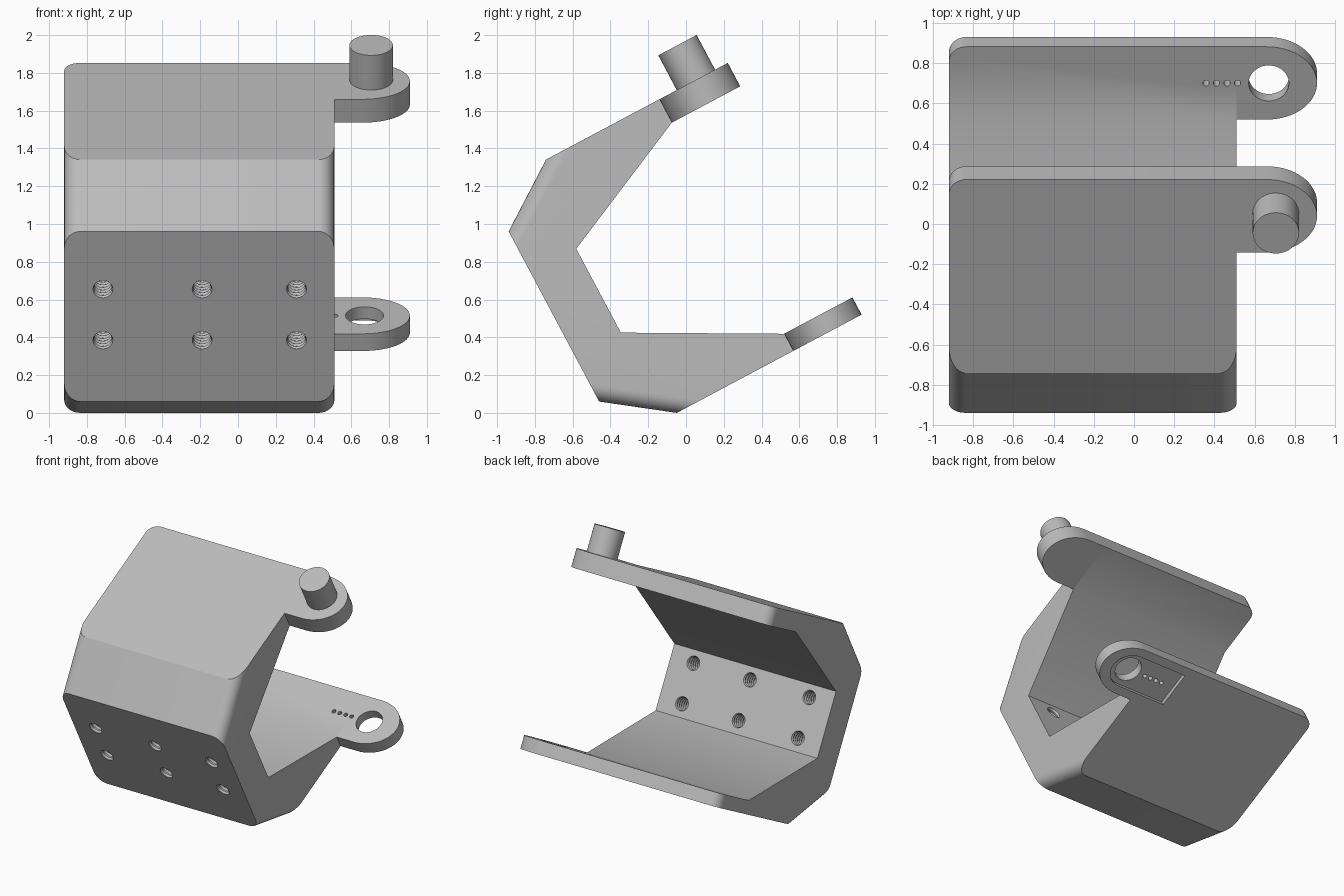
import bpy, bmesh, math
from mathutils import Matrix, Vector

if "Cube" in bpy.data.objects:
    bpy.data.objects.remove(bpy.data.objects["Cube"])

# The whole bracket is modelled upright as (x, u, v) and leaned back about x
TILT = Matrix.Rotation(math.radians(28), 4, 'X')
LEFT, RIGHT = 0.51, -0.92
EAR_START, EAR_END = 0.655, 1.065
EAR_MID = (EAR_START + EAR_END) / 2
LOW, LOW_TOP = 0.023, 0.126
HIGH, HIGH_TOP = 1.392, 1.532

grey = bpy.data.materials.new("plain grey")
grey.use_nodes = True
colour = (0.5, 0.5, 0.5, 1)
grey.diffuse_color = colour
grey.node_tree.nodes["Principled BSDF"].inputs["Base Color"].default_value = colour


def finish(bm, name):
    bmesh.ops.recalc_face_normals(bm, faces=bm.faces)
    mesh = bpy.data.meshes.new(name)
    bm.to_mesh(mesh)
    bm.free()
    mesh.materials.append(grey)
    obj = bpy.data.objects.new(name, mesh)
    obj.matrix_world = TILT
    bpy.context.collection.objects.link(obj)
    return obj


def prism(bm, points, direction):
    """Extrude a closed outline along a direction."""
    face = bm.faces.new([bm.verts.new(p) for p in points])
    out = bmesh.ops.extrude_face_region(bm, geom=[face], use_keep_orig=True)
    verts = [g for g in out["geom"] if isinstance(g, bmesh.types.BMVert)]
    bmesh.ops.translate(bm, verts=verts, vec=direction)


def cylinder(bm, x, u, v0, v1, radius, sides=48):
    bmesh.ops.create_cone(bm, cap_ends=True, segments=sides, radius1=radius,
                          radius2=radius, depth=v1 - v0,
                          matrix=Matrix.Translation((x, u, (v0 + v1) / 2)))


def rounded_tab(start, centre, reach, half, level):
    """Outline of a straight tab with a half-round end."""
    pts = [(start, EAR_MID - half, level)]
    for i in range(33):
        a = math.pi * (i / 32 - 0.5)
        pts.append((centre + reach * math.cos(a), EAR_MID + half * math.sin(a), level))
    return pts + [(start, EAR_MID + half, level)]


def threaded_hole(bm, x, v, u0, u1, sides=20, rings=24):
    """Ribbed cylinder running through the back plate."""
    previous = None
    for i in range(rings + 1):
        radius = 0.054 if i % 2 else 0.047
        u = u0 + (u1 - u0) * i / rings
        ring = []
        for k in range(sides):
            a = 2 * math.pi * k / sides
            ring.append(bm.verts.new((x + radius * math.cos(a), u, v + radius * math.sin(a))))
        if previous:
            for k in range(sides):
                n = (k + 1) % sides
                bm.faces.new((previous[k], previous[n], ring[n], ring[k]))
        if i in (0, rings):
            bm.faces.new(ring)
        previous = ring


def cut(obj, cutter):
    mod = obj.modifiers.new("cut", 'BOOLEAN')
    mod.operation, mod.solver, mod.object = 'DIFFERENCE', 'EXACT', cutter
    bpy.context.view_layer.objects.active = obj
    bpy.ops.object.modifier_apply(modifier=mod.name)


# C-shaped body with rounded chamfer sides and rounded arm corners
profile = [(-0.378, 0.269), (-0.043, LOW), (EAR_END, LOW), (EAR_END, LOW_TOP),
           (EAR_START, LOW_TOP), (-0.105, 0.537), (-0.105, 1.04), (EAR_START, HIGH),
           (EAR_END, HIGH), (EAR_END, HIGH_TOP), (-0.025, HIGH_TOP), (-0.378, 1.289)]
bm = bmesh.new()
prism(bm, [(RIGHT, u, v) for u, v in profile], Vector((LEFT - RIGHT, 0, 0)))
rounded = []
for e in bm.edges:
    a, b = (w.co for w in e.verts)
    if abs(a.x - b.x) > 0.01:
        continue
    du, dv = abs(a.y - b.y), abs(a.z - b.z)
    chamfer = 0.2 < du < 0.5 and dv > 0.2 and max(a.y, b.y) < 0
    arm_end = du < 0.001 and a.y > 1 and a.x < 0
    if chamfer or arm_end:
        rounded.append(e)
bmesh.ops.bevel(bm, geom=rounded, offset=0.085, segments=8, profile=0.5, affect='EDGES')
body = finish(bm, "clamp_body")

# Side ears on the ends of both arms
ears = []
for name, v0, v1 in (("lower_ear", LOW, LOW_TOP), ("upper_ear", HIGH, HIGH_TOP)):
    bm = bmesh.new()
    prism(bm, rounded_tab(LEFT, 0.66, 0.25, (EAR_END - EAR_START) / 2, v0),
          Vector((0, 0, v1 - v0)))
    ears.append(finish(bm, name))

# Locking pin on the upper ear
bm = bmesh.new()
cylinder(bm, 0.705, 0.874, HIGH_TOP - 0.02, 1.74, 0.115)
pin = finish(bm, "pin")

# Bolt holes, pin hole and small indicator holes
bm = bmesh.new()
for x in (-0.715, -0.19, 0.31):
    for v in (0.637, 0.943):
        threaded_hole(bm, x, v, -0.42, -0.06)
cylinder(bm, 0.67, EAR_MID, LOW - 0.05, LOW_TOP + 0.05, 0.1)
for i in range(4):
    cylinder(bm, 0.358 + 0.052 * i, EAR_MID, LOW - 0.05, LOW_TOP + 0.05, 0.016, 16)
hole_cutter = finish(bm, "hole_cutter")

# Shallow recess under the lower ear
bm = bmesh.new()
prism(bm, rounded_tab(0.25, 0.67, 0.15, 0.14, LOW - 0.05), Vector((0, 0, 0.08)))
recess_cutter = finish(bm, "recess_cutter")

for cutter in (recess_cutter, hole_cutter):
    cutter.hide_render = True
    for obj in (body, ears[0]):
        cut(obj, cutter)
for cutter in (recess_cutter, hole_cutter):
    bpy.data.objects.remove(cutter)

# Smooth curved sides, keep hard edges
for obj in (body, *ears, pin):
    bpy.ops.object.select_all(action='DESELECT')
    obj.select_set(True)
    bpy.context.view_layer.objects.active = obj
    bpy.ops.object.shade_smooth_by_angle(angle=math.radians(30))
